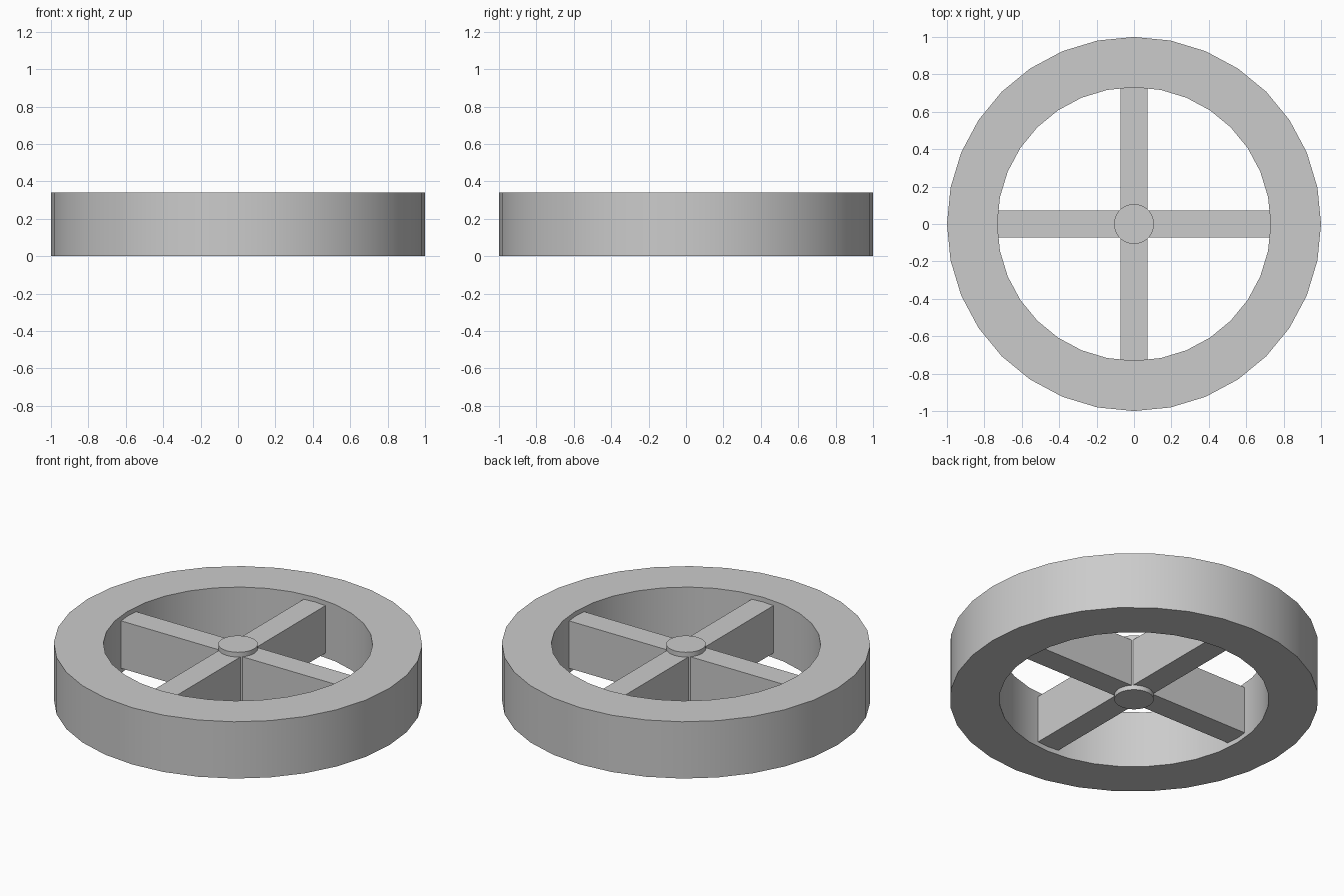
import bpy, bmesh, math

if "Cube" in bpy.data.objects:
    bpy.data.objects.remove(bpy.data.objects["Cube"])

R_OUT, R_IN, HEIGHT, SIDES = 1.0, 0.731, 0.34, 32
HUB_R, HALF_W, SPOKE_R = 0.107, 0.072, 0.733
SPOKE_Z0, SPOKE_Z1 = 0.028, 0.312

grey = bpy.data.materials.new("plain grey")
grey.diffuse_color = (0.6, 0.6, 0.6, 1)
grey.use_nodes = True
grey.node_tree.nodes["Principled BSDF"].inputs["Base Color"].default_value = grey.diffuse_color


def finish(name, bm, smooth):
    bmesh.ops.recalc_face_normals(bm, faces=bm.faces)
    mesh = bpy.data.meshes.new(name)
    bm.to_mesh(mesh)
    bm.free()
    mesh.materials.append(grey)
    obj = bpy.data.objects.new(name, mesh)
    bpy.context.collection.objects.link(obj)
    if smooth:
        bpy.ops.object.select_all(action='DESELECT')
        obj.select_set(True)
        bpy.context.view_layer.objects.active = obj
        bpy.ops.object.shade_smooth_by_angle(angle=math.radians(30))
    return obj


def circle(bm, radius, z):
    return [bm.verts.new((radius * math.cos(a), radius * math.sin(a), z))
            for a in (2 * math.pi * i / SIDES for i in range(SIDES))]


def extrude_up(bm, face, height):
    out = bmesh.ops.extrude_face_region(bm, geom=[face])
    verts = [g for g in out["geom"] if isinstance(g, bmesh.types.BMVert)]
    bmesh.ops.translate(bm, verts=verts, vec=(0, 0, height))


# Rim: rectangular section carried round the circle
bm = bmesh.new()
rings = [circle(bm, r, z) for r, z in
         ((R_OUT, 0), (R_OUT, HEIGHT), (R_IN, HEIGHT), (R_IN, 0))]
for k in range(4):
    a, b = rings[k], rings[(k + 1) % 4]
    for i in range(SIDES):
        j = (i + 1) % SIDES
        bm.faces.new((a[i], a[j], b[j], b[i]))
finish("rim", bm, True)

# Spokes: one cross-shaped profile extruded upwards
bm = bmesh.new()
outline = []
for k in range(4):
    c, s = round(math.cos(k * math.pi / 2)), round(math.sin(k * math.pi / 2))
    for x, y in ((SPOKE_R, -HALF_W), (SPOKE_R, HALF_W), (HALF_W, HALF_W)):
        outline.append(bm.verts.new((c * x - s * y, s * x + c * y, SPOKE_Z0)))
extrude_up(bm, bm.faces.new(outline), SPOKE_Z1 - SPOKE_Z0)
finish("spokes", bm, False)

# Hub: short cylinder through the middle
bm = bmesh.new()
extrude_up(bm, bm.faces.new(circle(bm, HUB_R, 0)), HEIGHT)
finish("hub", bm, True)
